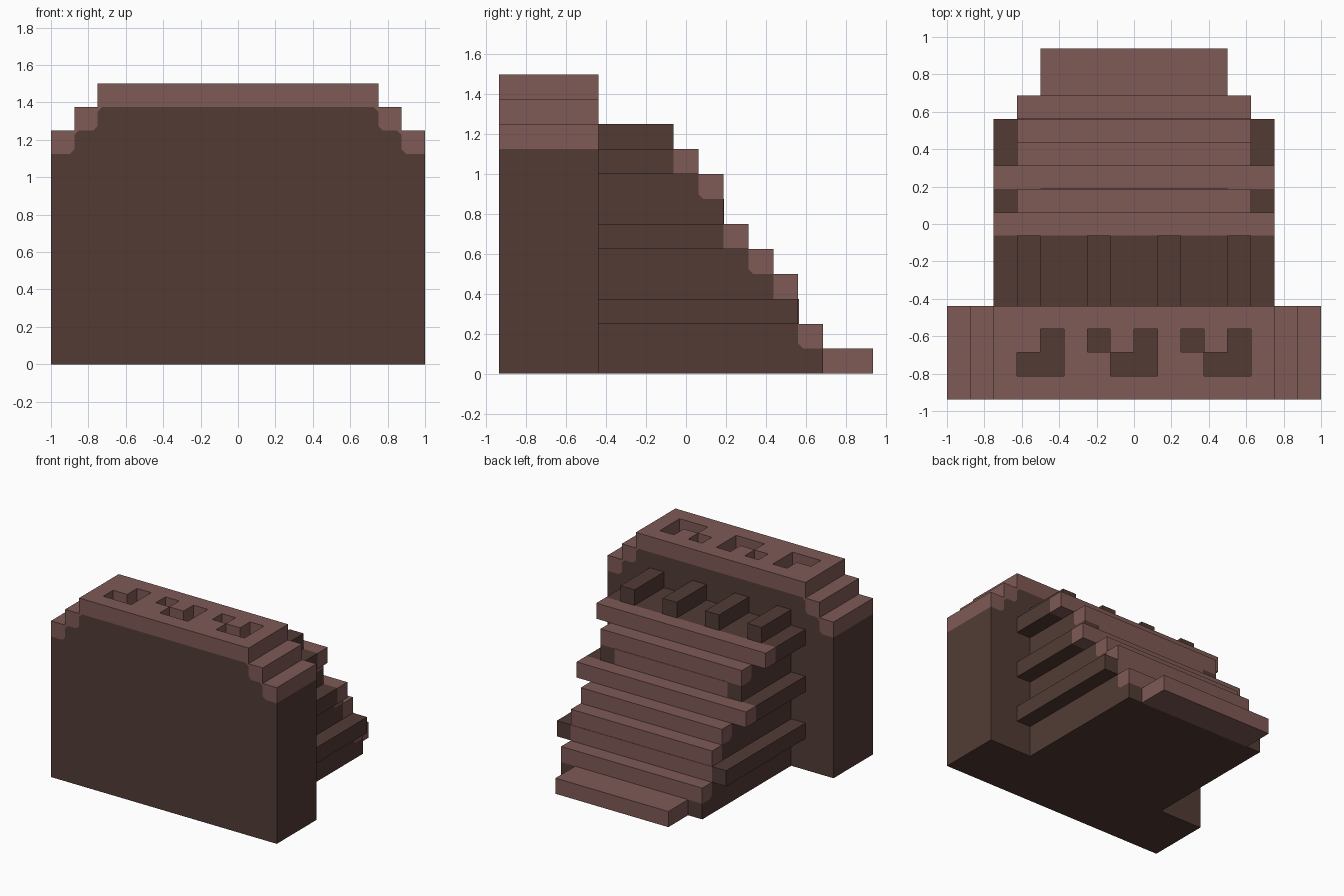
import bpy, bmesh

if "Cube" in bpy.data.objects:
    bpy.data.objects.remove(bpy.data.objects["Cube"])


def material(name, rgb):
    m = bpy.data.materials.new(name)
    m.diffuse_color = (*rgb, 1)
    m.use_nodes = True
    bsdf = m.node_tree.nodes["Principled BSDF"]
    bsdf.inputs["Base Color"].default_value = (*rgb, 1)
    bsdf.inputs["Roughness"].default_value = 0.9
    return m


DARK = material("dark_brown", (0.085, 0.044, 0.036))
LIGHT = material("dusty_rose_brown", (0.209, 0.102, 0.093))


def prism(name, pts, axis, lo, hi, mat):
    """Extrude a 2D outline along x (outline yz), y (outline xz) or z (outline xy)."""
    place = {"x": lambda a, b, t: (t, a, b),
             "y": lambda a, b, t: (a, t, b),
             "z": lambda a, b, t: (a, b, t)}[axis]
    bm = bmesh.new()
    face = bm.faces.new([bm.verts.new(place(a, b, lo)) for a, b in pts])
    ext = bmesh.ops.extrude_face_region(bm, geom=[face])
    top = [v for v in ext["geom"] if isinstance(v, bmesh.types.BMVert)]
    bmesh.ops.translate(bm, verts=top, vec=place(0, 0, hi - lo))
    bmesh.ops.recalc_face_normals(bm, faces=bm.faces)
    mesh = bpy.data.meshes.new(name)
    bm.to_mesh(mesh)
    bm.free()
    mesh.materials.append(mat)
    ob = bpy.data.objects.new(name, mesh)
    bpy.context.scene.collection.objects.link(ob)
    return ob


def rect(a0, b0, a1, b1):
    return [(a0, b0), (a1, b0), (a1, b1), (a0, b1)]


def mirrored(half):
    """Complete a left-hand outline by reflecting it in x = 0."""
    return half + [(-a, b) for a, b in reversed(half)]


U = 0.125            # module of the whole build
R = 0.025            # softened corners of the colour borders
BACK, WALL, FRONT = 0.9375, -0.4375, -0.9375

# Front wall: dark body with a stepped light cap
border = [(-1, 1.125), (-.875 - R, 1.125), (-.875, 1.125 + R), (-.875, 1.25 - R),
          (-.875 + R, 1.25), (-.75 - R, 1.25), (-.75, 1.25 + R), (-.75, 1.375 - R),
          (-.75 + R, 1.375)]
crown = [(-.75, 1.5), (-.75, 1.375), (-.875, 1.375), (-.875, 1.25), (-1, 1.25)]
prism("wall_body", mirrored([(-1, 0)] + border), "y", FRONT, WALL, DARK)
cap_outline = mirrored(crown[::-1])
cap_outline += [(-a, b) for a, b in border] + border[::-1]
cap = prism("wall_cap", cap_outline, "y", FRONT, WALL, LIGHT)

# Recesses cut through the cap down to the dark body
cutters = []
for c in (-.5, 0, .5):
    hook = [(c - U, -.8125), (c + U, -.8125), (c + U, -.5625),
            (c, -.5625), (c, -.6875), (c - U, -.6875)]
    cutters.append(prism("hook_cutter", hook, "z", 1.3, 1.6, LIGHT))
for x in (-.25, .25):
    cutters.append(prism("square_cutter", rect(x + .002, -.685, x + U - .002, -.5625),
                         "z", 1.3, 1.6, LIGHT))
for cutter in cutters:
    cutter.hide_render = True
    mod = cap.modifiers.new("recess", "BOOLEAN")
    mod.operation = "DIFFERENCE"
    mod.solver = "EXACT"
    mod.object = cutter
bpy.context.view_layer.update()
graph = bpy.context.evaluated_depsgraph_get()
cut_mesh = bpy.data.meshes.new_from_object(cap.evaluated_get(graph))
cap.modifiers.clear()
cap.data = cut_mesh
for cutter in cutters:
    bpy.data.objects.remove(cutter)

# Stepped core behind the wall
core = [(WALL, 0), (.6875, 0), (.6875, .125), (.5625 + R, .125), (.5625, .125 + R),
        (.5625, .375), (.4375, .375), (.4375, .5), (.3125 + R, .5), (.3125, .5 + R),
        (.3125, .625), (.1875, .625), (.1875, .875), (.0625 + R, .875),
        (.0625, .875 + R), (.0625, 1), (WALL, 1)]
prism("stair_core", core, "x", -.625, .625, DARK)

# Light treads with one softened inner corner
for i, (y, z) in enumerate([(.5625, .125), (.3125, .5), (.0625, .875)]):
    outline = [(y + R, z), (y + U, z), (y + U, z + U), (y, z + U), (y, z + R)]
    prism(f"tread_{i + 1}", outline, "x", -.625, .625, LIGHT)
prism("middle_tread", rect(.4375, .375, .5625, .5), "x", -.625, .625, LIGHT)
prism("bottom_step", rect(.6875, 0, BACK, U), "x", -.5, .5, LIGHT)

# Wide ledges: dark slabs, the upper two with a light nosing
for name, z, y in (("lower", .25, .5625), ("middle", .625, .1875), ("upper", 1.0, -.0625)):
    prism(f"{name}_ledge", rect(WALL, z, y, z + U), "x", -.75, .75, DARK)
    if name != "lower":
        prism(f"{name}_nosing", rect(y, z, y + U, z + U), "x", -.75, .75, LIGHT)

# Light riser panels on the back
prism("lower_riser_panel", rect(.5625, .25, .5655, .375), "x", -.625, .625, LIGHT)
prism("upper_riser_panel", rect(.1875, .75, .1905, .875), "x", -.5, .5, LIGHT)

# Four short beams on the top ledge
for i, x in enumerate((-.625, -.25, .125, .5)):
    prism(f"beam_{i + 1}", rect(WALL, 1.125, -.0625, 1.25), "x", x, x + U, DARK)
